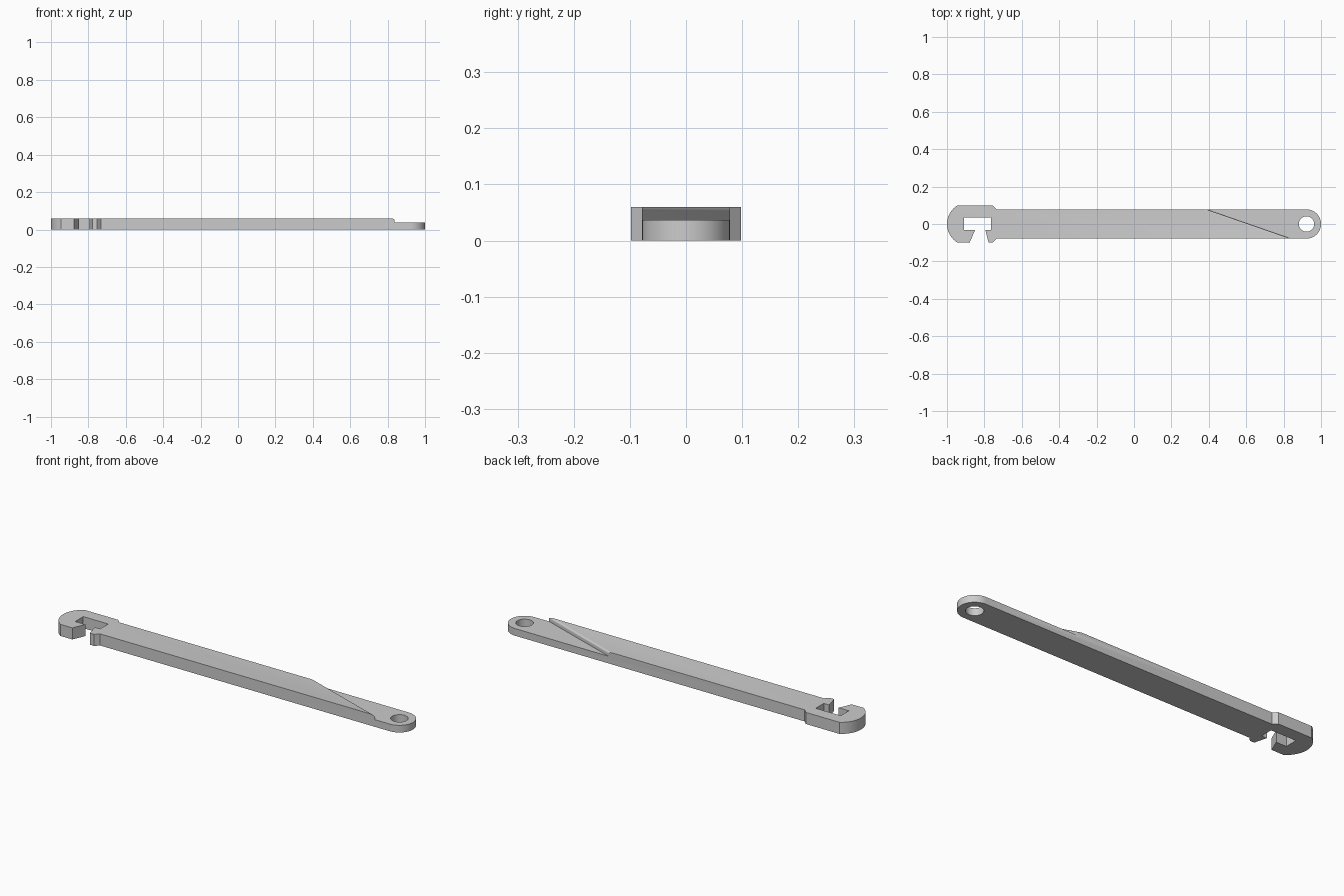
import bpy, bmesh
from math import sin, cos, pi, asin
from mathutils import Vector

if "Cube" in bpy.data.objects:
    bpy.data.objects.remove(bpy.data.objects["Cube"])


def arc(cx, cy, r, a0, a1, n):
    return [(cx + r * cos(a0 + (a1 - a0) * i / n),
             cy + r * sin(a0 + (a1 - a0) * i / n)) for i in range(n + 1)]


def prism(name, ring, offset):
    """Closed solid from a planar ring of 3D points swept along offset."""
    bm = bmesh.new()
    face = bm.faces.new([bm.verts.new(p) for p in ring])
    out = bmesh.ops.extrude_face_region(bm, geom=[face])
    moved = [v for v in out["geom"] if isinstance(v, bmesh.types.BMVert)]
    bmesh.ops.translate(bm, verts=moved, vec=offset)
    bmesh.ops.recalc_face_normals(bm, faces=bm.faces)
    mesh = bpy.data.meshes.new(name)
    bm.to_mesh(mesh)
    bm.free()
    obj = bpy.data.objects.new(name, mesh)
    bpy.context.collection.objects.link(obj)
    return obj


def cut(target, cutter):
    mod = target.modifiers.new("cut", 'BOOLEAN')
    mod.operation, mod.solver, mod.object = 'DIFFERENCE', 'EXACT', cutter
    bpy.context.view_layer.objects.active = target
    bpy.ops.object.modifier_apply(modifier=mod.name)
    bpy.data.objects.remove(cutter)


THICK, STEP = 0.06, 0.037
HEAD, HALF = 0.098, 0.078

# Outline: handle end, head shoulder, rounded nose, then the hook slot
nose_r = 0.116
a = asin(HEAD / nose_r)
outline = arc(1 - HALF, 0, HALF, -pi / 2, pi / 2, 32)
outline += [(-0.733, HALF), (-0.753, HEAD)]
outline += arc(-1 + nose_r, 0, nose_r, pi - a, pi + a, 20)
outline += [(-0.878, -HEAD), (-0.85, -0.032), (-0.908, -0.032),
            (-0.908, 0.034), (-0.765, 0.034), (-0.765, -0.032),
            (-0.795, -0.032), (-0.778, -HEAD), (-0.753, -HEAD),
            (-0.733, -HALF)]
body = prism("hook_lever", [(x, y, 0) for x, y in outline], (0, 0, THICK))

# Hole at the thin end
hole = arc(1 - HALF, 0, 0.041, 0, 2 * pi, 40)[:-1]
cut(body, prism("hole_cutter", [(x, y, -0.1) for x, y in hole], (0, 0, 0.3)))

# Diagonal step with a rounded upper edge
top_start, top_end = Vector((0.36, HALF, 0)), Vector((0.81, -HALF, 0))
along = (top_end - top_start).normalized()
across = Vector((-along.y, along.x, 0))
r = 0.009
profile = [(r - r * cos(t * pi / 12), THICK - r + r * sin(t * pi / 12))
           for t in range(7)]
profile = [(r * sin(t * pi / 12), THICK - r + r * cos(t * pi / 12))
           for t in range(7)]
profile += [(r, STEP), (0.6, STEP), (0.6, 0.2), (0, 0.2)]
start = top_start - along * 0.5
ring = [start + across * u + Vector((0, 0, z)) for u, z in profile]
cut(body, prism("step_cutter", ring, along * 1.5))

# Smooth the curved walls, keep the edges sharp
bpy.ops.object.select_all(action='DESELECT')
body.select_set(True)
bpy.context.view_layer.objects.active = body
bpy.ops.object.shade_smooth_by_angle(angle=pi / 9)
